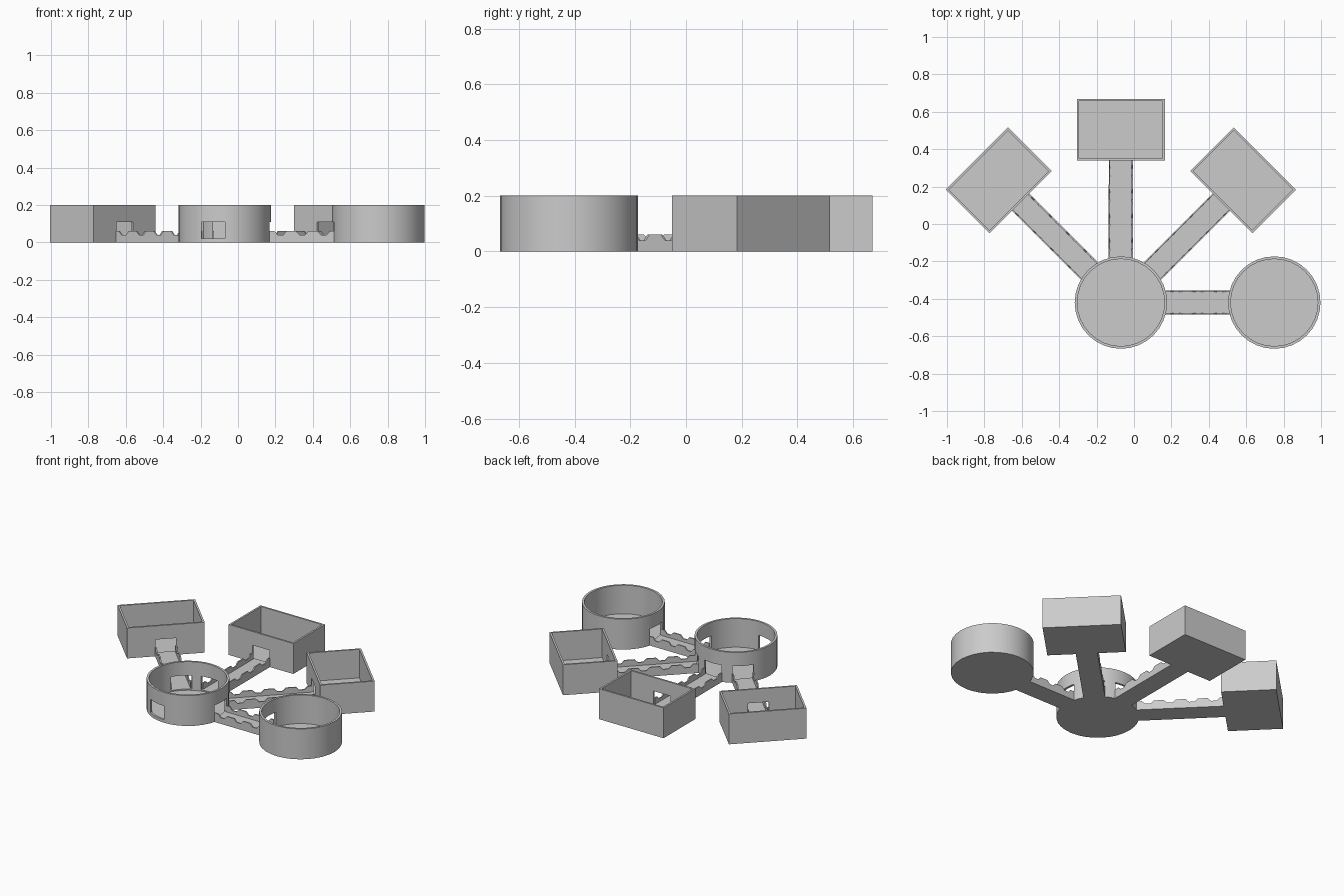
import bpy, bmesh
from math import pi, sin, cos, radians, atan2
from mathutils import Matrix, Vector

if "Cube" in bpy.data.objects:
    bpy.data.objects.remove(bpy.data.objects["Cube"])

HUB = Vector((-0.07, -0.42, 0))
R, T, H, FLOOR = 0.247, 0.014, 0.2, 0.012
DOOR_W, DOOR_Z0, DOOR_Z1 = 0.125, 0.02, 0.11


def finish(name, bm, matrix):
    bmesh.ops.recalc_face_normals(bm, faces=bm.faces[:])
    me = bpy.data.meshes.new(name)
    bm.to_mesh(me)
    bm.free()
    me.transform(matrix)
    ob = bpy.data.objects.new(name, me)
    bpy.context.collection.objects.link(ob)
    return ob


def prism(bm, pts, vec):
    face = bm.faces.new([bm.verts.new(p) for p in pts])
    new = bmesh.ops.extrude_face_region(bm, geom=[face])
    verts = [g for g in new['geom'] if isinstance(g, bmesh.types.BMVert)]
    bmesh.ops.translate(bm, verts=verts, vec=vec)


def cup(name, outer, inner, matrix):
    # open-topped room: outer shell, rim, inner shell, raised floor
    bm = bmesh.new()
    def ring(loop, z):
        return [bm.verts.new((x, y, z)) for x, y in loop]
    rings = [ring(outer, 0), ring(outer, H), ring(inner, H), ring(inner, FLOOR)]
    n = len(outer)
    for a, b in zip(rings, rings[1:]):
        for i in range(n):
            j = (i + 1) % n
            bm.faces.new((a[i], a[j], b[j], b[i]))
    bm.faces.new(rings[0])
    bm.faces.new(rings[3])
    return finish(name, bm, matrix)


def box_loop(hx, hy):
    return [(-hx, -hy), (hx, -hy), (hx, hy), (-hx, hy)]


def circle_loop(r, n=32):
    return [(r * cos(2 * pi * i / n), r * sin(2 * pi * i / n)) for i in range(n)]


def cut_door(room, centre, angle):
    bm = bmesh.new()
    h = DOOR_W / 2
    prism(bm, [(-0.05, -h, DOOR_Z0), (0.05, -h, DOOR_Z0), (0.05, h, DOOR_Z0), (-0.05, h, DOOR_Z0)],
          (0, 0, DOOR_Z1 - DOOR_Z0))
    cutter = finish("door_cutter", bm, Matrix.Translation(centre) @ Matrix.Rotation(angle, 4, 'Z'))
    cutter.hide_render = True
    mod = room.modifiers.new("door", 'BOOLEAN')
    mod.operation, mod.solver, mod.object = 'DIFFERENCE', 'EXACT', cutter
    bpy.context.view_layer.objects.active = room
    bpy.ops.object.modifier_apply(modifier=mod.name)
    bpy.data.objects.remove(cutter)


def smooth(ob):
    bpy.ops.object.select_all(action='DESELECT')
    ob.select_set(True)
    bpy.context.view_layer.objects.active = ob
    bpy.ops.object.shade_smooth_by_angle(angle=radians(30))


def corridor(name, angle, r0, r1):
    bm = bmesh.new()
    hw, wall, low, high = 0.065, 0.008, 0.04, 0.06
    # floor slab
    prism(bm, [(r0, -hw, 0), (r1, -hw, 0), (r1, hw, 0), (r0, hw, 0)], (0, 0, 0.02))
    # side walls with a toothed top edge
    n = max(2, round((r1 - r0) / 0.125))
    p = (r1 - r0) / n
    top = []
    for i in range(n):
        x = r0 + i * p
        top += [(x, high), (x + 0.25 * p, high), (x + 0.40 * p, low),
                (x + 0.65 * p, low), (x + 0.80 * p, high)]
    top.append((r1, high))
    profile = [(r1, 0.02), (r0, 0.02)] + top
    for y in (-hw, hw - wall):
        prism(bm, [(x, y, z) for x, z in profile], (0, wall, 0))
    finish(name, bm, Matrix.Translation(HUB) @ Matrix.Rotation(angle, 4, 'Z'))


def direction(a):
    return Vector((cos(a), sin(a), 0))


# round hub and round side room
hub = cup("hub_room", circle_loop(R), circle_loop(R - T), Matrix.Translation(HUB))
side_centre = HUB + Vector((0.82, 0, 0))
side = cup("round_side_room", circle_loop(R), circle_loop(R - T), Matrix.Translation(side_centre))

# hub doors towards each corridor, plus the front entrance
for deg in (0, 45, 90, 135):
    a = radians(deg)
    cut_door(hub, HUB + direction(a) * 0.24, a)
cut_door(hub, HUB + Vector((-0.063, -0.235, 0)), pi / 2)
cut_door(side, side_centre - Vector((0.24, 0, 0)), 0)
smooth(hub)
smooth(side)
corridor("east_corridor", 0, 0.236, 0.584)

# three rectangular rooms radiating from the hub
for label, deg in (("right", 45), ("back", 90), ("left", 135)):
    a = radians(deg)
    centre = HUB + direction(a) * 0.924
    room = cup(label + "_room", box_loop(0.165, 0.235), box_loop(0.153, 0.223),
               Matrix.Translation(centre) @ Matrix.Rotation(a, 4, 'Z'))
    cut_door(room, centre - direction(a) * 0.16, a)
    corridor(label + "_corridor", a, 0.236, 0.762)
